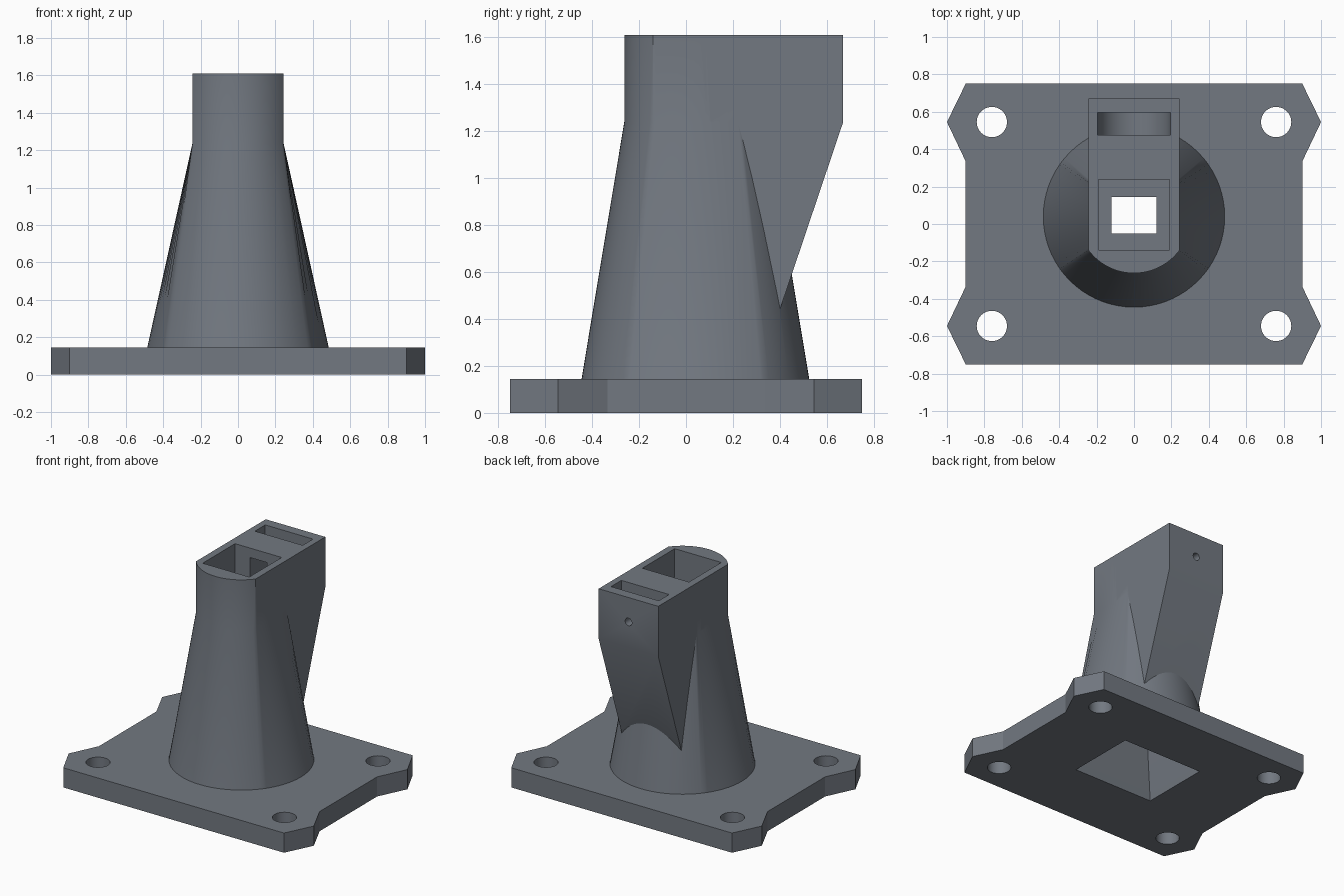
import bpy, bmesh, math

if "Cube" in bpy.data.objects:
    bpy.data.objects.remove(bpy.data.objects["Cube"])

CY, HALF, TOP, NECK, PLATE = 0.04, 0.243, 1.61, 1.24, 0.145

grey = bpy.data.materials.new("slate grey")
grey.diffuse_color = (0.17, 0.19, 0.22, 1)
grey.use_nodes = True
grey.node_tree.nodes["Principled BSDF"].inputs["Base Color"].default_value = grey.diffuse_color


def loft(name, rings):
    """Closed solid through rings with equal point counts."""
    bm = bmesh.new()
    loops = [[bm.verts.new(p) for p in ring] for ring in rings]
    n = len(loops[0])
    for a, b in zip(loops, loops[1:]):
        for i in range(n):
            j = (i + 1) % n
            bm.faces.new((a[i], a[j], b[j], b[i]))
    bm.faces.new(loops[0][::-1])
    bm.faces.new(loops[-1])
    bmesh.ops.recalc_face_normals(bm, faces=bm.faces)
    mesh = bpy.data.meshes.new(name)
    bm.to_mesh(mesh)
    bm.free()
    mesh.materials.append(grey)
    ob = bpy.data.objects.new(name, mesh)
    bpy.context.collection.objects.link(ob)
    return ob


def rect(hx, y0, y1, z):
    return [(-hx, y0, z), (hx, y0, z), (hx, y1, z), (-hx, y1, z)]


def box(name, hx, y0, y1, z0, z1):
    return loft(name, [rect(hx, y0, y1, z0), rect(hx, y0, y1, z1)])


def disc(name, r, x, z, y0, y1, n=48):
    """Cylinder along y."""
    a = [2 * math.pi * i / n for i in range(n)]
    return loft(name, [[(x + r * math.cos(t), y, z + r * math.sin(t)) for t in a] for y in (y0, y1)])


def combine(target, tool, op):
    bpy.context.view_layer.objects.active = target
    m = target.modifiers.new(op, 'BOOLEAN')
    m.operation, m.object, m.solver = op, tool, 'EXACT'
    bpy.ops.object.modifier_apply(modifier=m.name)
    bpy.data.objects.remove(tool)


# base plate with pointed ears at the corners
right = [(0.9, -0.75), (1.0, -0.545), (0.9, -0.335), (0.9, 0.335), (1.0, 0.545), (0.9, 0.75)]
outline = right + [(-x, -y) for x, y in right]
stand = loft("mounting_stand", [[(x, y, z) for x, y in outline] for z in (0, PLATE)])

# tower: round foot blending into a neck with two flat sides
corner = math.acos(HALF / 0.303)
angles = sorted([2 * math.pi * i / 72 for i in range(72)] +
                [corner, math.pi - corner, math.pi + corner, 2 * math.pi - corner])


def circle(r, z):
    return [(r * math.cos(t), CY + r * math.sin(t), z) for t in angles]


def neck(z):
    pts = []
    for t in angles:
        r = min(0.303, HALF / max(abs(math.cos(t)), 1e-6))
        pts.append((r * math.cos(t), CY + r * math.sin(t), z))
    return pts


tower = loft("tower", [circle(0.485, 0.08), circle(0.485, PLATE), neck(NECK), neck(TOP)])
combine(stand, tower, 'UNION')

# rear head with sloped underside
profile = [(0.06, TOP), (0.67, TOP), (0.67, NECK), (0.385, 0.395), (0.1, NECK)]
head = loft("rear_head", [[(x, y, z) for y, z in profile] for x in (-HALF, HALF)])
combine(stand, head, 'UNION')

# bolt holes
for sx in (-1, 1):
    for sy in (-1, 1):
        ring = [(sx * 0.76 + 0.081 * math.cos(i * math.pi / 20),
                 sy * 0.545 + 0.081 * math.sin(i * math.pi / 20)) for i in range(40)]
        combine(stand, loft("bolt_hole", [[(x, y, z) for x, y in ring] for z in (-0.1, 0.3)]),
                'DIFFERENCE')

# tapered duct from below, ending in a square opening
duct = loft("duct", [rect(0.335, -0.225, 0.305, -0.001), rect(0.12, -0.05, 0.145, 1.1),
                     rect(0.12, -0.05, 0.145, 1.4)])
combine(stand, duct, 'DIFFERENCE')
combine(stand, box("pocket", 0.19, -0.14, 0.237, 1.2, 1.7), 'DIFFERENCE')

# rear slot with rounded bottom, window to the pocket, and pin hole
combine(stand, box("slot", 0.195, 0.475, 0.595, 1.43, 1.7), 'DIFFERENCE')
combine(stand, disc("slot_bottom", 0.195, 0, 1.43, 0.475, 0.595), 'DIFFERENCE')
combine(stand, box("window", 0.07, 0.2, 0.5, 1.25, 1.54), 'DIFFERENCE')
combine(stand, disc("pin_hole", 0.028, 0, 1.43, 0.55, 0.8, 24), 'DIFFERENCE')

# smooth round surfaces, keep crisp edges
bpy.ops.object.select_all(action='DESELECT')
stand.select_set(True)
bpy.context.view_layer.objects.active = stand
bpy.ops.object.shade_smooth_by_angle(angle=math.radians(25))
